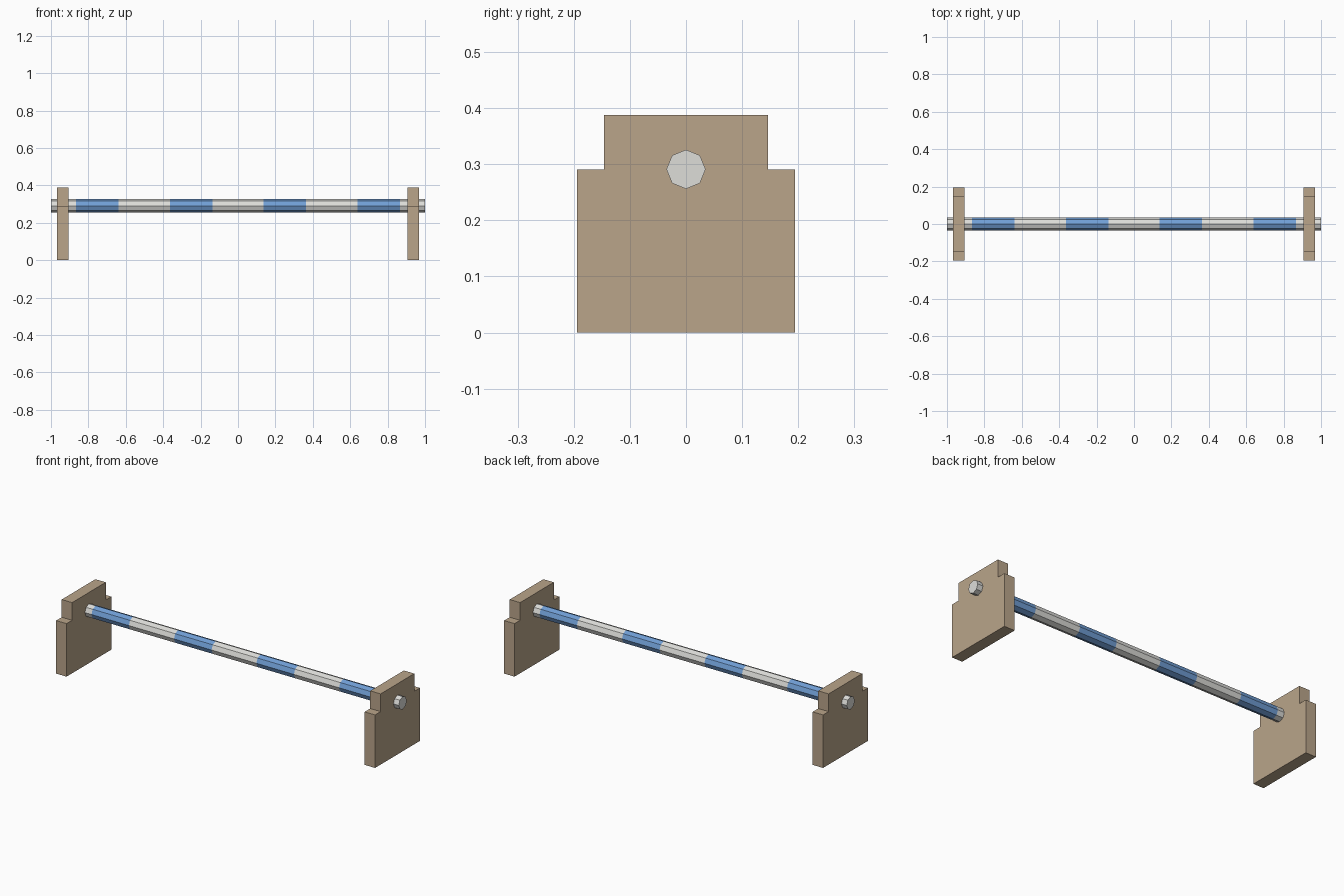
import bpy
import bmesh
from math import pi, sin, cos

cube = bpy.data.objects.get("Cube")
if cube:
    bpy.data.objects.remove(cube)


def material(name, srgb):
    color = [(c / 255) ** 2.2 for c in srgb] + [1]
    mat = bpy.data.materials.new(name)
    mat.use_nodes = True
    mat.diffuse_color = color
    mat.node_tree.nodes["Principled BSDF"].inputs["Base Color"].default_value = color
    return mat


wood = material("tan wood", (184, 163, 137))
white = material("off white paint", (220, 220, 216))
blue = material("blue paint", (112, 157, 212))

AXIS_Z, RADIUS = 0.291, 0.035


def finish(name, bm, mats):
    bmesh.ops.recalc_face_normals(bm, faces=bm.faces)
    mesh = bpy.data.meshes.new(name)
    bm.to_mesh(mesh)
    bm.free()
    for mat in mats:
        mesh.materials.append(mat)
    obj = bpy.data.objects.new(name, mesh)
    bpy.context.collection.objects.link(obj)


# Stepped upright board, extruded along x
def upright(name, x0, x1):
    half = [(0.194, 0), (0.194, AXIS_Z), (0.146, AXIS_Z), (0.146, 0.388)]
    outline = half + [(-y, z) for y, z in reversed(half)]
    bm = bmesh.new()
    face = bm.faces.new([bm.verts.new((x0, y, z)) for y, z in outline])
    new = bmesh.ops.extrude_face_region(bm, geom=[face])["geom"]
    verts = [v for v in new if isinstance(v, bmesh.types.BMVert)]
    bmesh.ops.translate(bm, verts=verts, vec=(x1 - x0, 0, 0))
    finish(name, bm, [wood])


upright("left_upright", 0.905, 0.968)
upright("right_upright", -0.968, -0.905)

# Eight-sided pole with alternating painted bands
half_stops = [0.136, 0.364, 0.638, 0.865, 1.0]
stops = [-x for x in reversed(half_stops)] + half_stops
bm = bmesh.new()
rings = [[bm.verts.new((x, RADIUS * cos(i * pi / 4), AXIS_Z + RADIUS * sin(i * pi / 4)))
          for i in range(8)] for x in stops]
for band, (a, b) in enumerate(zip(rings, rings[1:])):
    for i in range(8):
        j = (i + 1) % 8
        bm.faces.new((a[i], a[j], b[j], b[i])).material_index = band % 2
for ring in (rings[0], rings[-1]):
    bm.faces.new(ring)
finish("striped_pole", bm, [white, blue])
